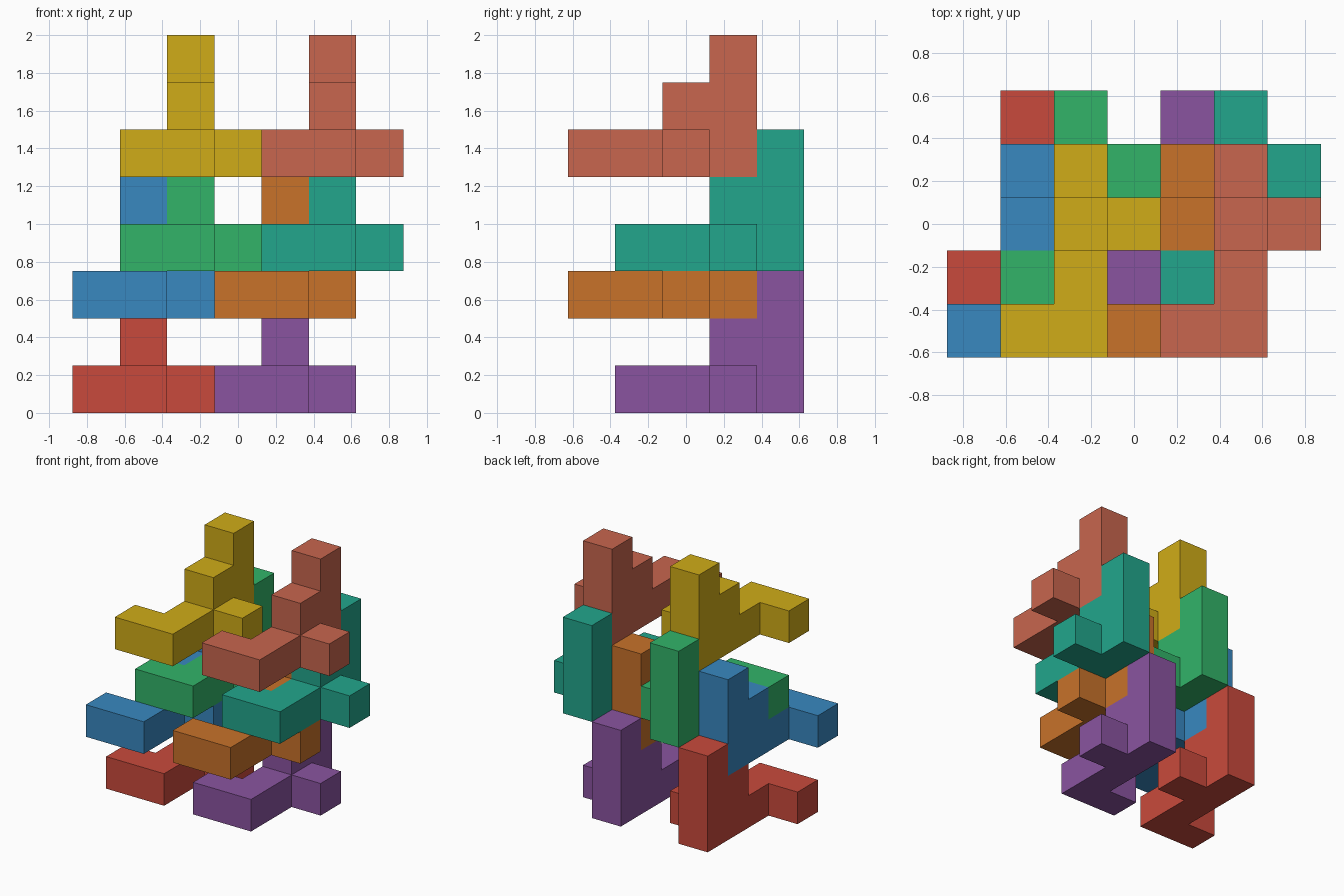
import bpy, bmesh
from mathutils import Vector

if "Cube" in bpy.data.objects:
    bpy.data.objects.remove(bpy.data.objects["Cube"])

S = 0.25  # edge of one cube cell

# One puzzle piece as cells: spine, foot, side arm, rising steps
PIECE = {(0, j, 0) for j in range(4)} | {
    (-1, 0, 0), (1, 2, 0), (0, 2, 1), (0, 3, 1), (0, 3, 2)}

# Each face direction with two in-plane axes (u x v = direction)
AXES = [Vector((1, 0, 0)), Vector((0, 1, 0)), Vector((0, 0, 1))]


def to_linear(c):
    return c / 12.92 if c <= 0.04045 else ((c + 0.055) / 1.055) ** 2.4


def piece_mesh():
    """Closed shell of the piece, with only its outer faces."""
    bm = bmesh.new()
    for cell in PIECE:
        centre = Vector(cell)
        for a in range(3):
            for sign in (1, -1):
                n = AXES[a] * sign
                if tuple(int(c) for c in centre + n) in PIECE:
                    continue
                u, v = AXES[(a + 1) % 3] * sign, AXES[(a + 2) % 3]
                corners = [(-1, -1), (1, -1), (1, 1), (-1, 1)]
                bm.faces.new([bm.verts.new((centre + (n + u * p + v * q) / 2) * S)
                              for p, q in corners])
    bmesh.ops.remove_doubles(bm, verts=bm.verts, dist=1e-4)
    bmesh.ops.dissolve_limit(bm, angle_limit=0.01, verts=bm.verts, edges=bm.edges)
    bmesh.ops.recalc_face_normals(bm, faces=bm.faces)
    mesh = bpy.data.meshes.new("puzzle_piece")
    bm.to_mesh(mesh)
    bm.free()
    return mesh


def add_piece(name, x, y, z, rgb):
    mesh = piece_mesh()
    mat = bpy.data.materials.new(name + "_colour")
    mat.diffuse_color = (*[to_linear(c / 255) for c in rgb], 1)
    mat.use_nodes = True
    mat.node_tree.nodes["Principled BSDF"].inputs["Base Color"].default_value = mat.diffuse_color
    mesh.materials.append(mat)
    ob = bpy.data.objects.new(name, mesh)
    ob.location = (x, y, z + S / 2)
    bpy.context.collection.objects.link(ob)


# Four stacked layers of two pieces: left x, front y, base z, left and right colours
LAYERS = [
    ("bottom", -0.50, -0.25, 0.00, ("red", (201, 74, 60)), ("purple", (138, 84, 160))),
    ("lower", -0.50, -0.50, 0.50, ("blue", (56, 136, 192)), ("orange", (200, 114, 42))),
    ("upper", -0.25, -0.25, 0.75, ("green", (50, 180, 105)), ("teal", (34, 166, 140))),
    ("top", -0.25, -0.50, 1.25, ("yellow", (208, 172, 24)), ("salmon", (200, 102, 78))),
]
for level, x, y, z, left, right in LAYERS:
    for k, (colour, rgb) in enumerate((left, right)):
        add_piece(f"{level}_{colour}_piece", x + 0.75 * k, y, z, rgb)
